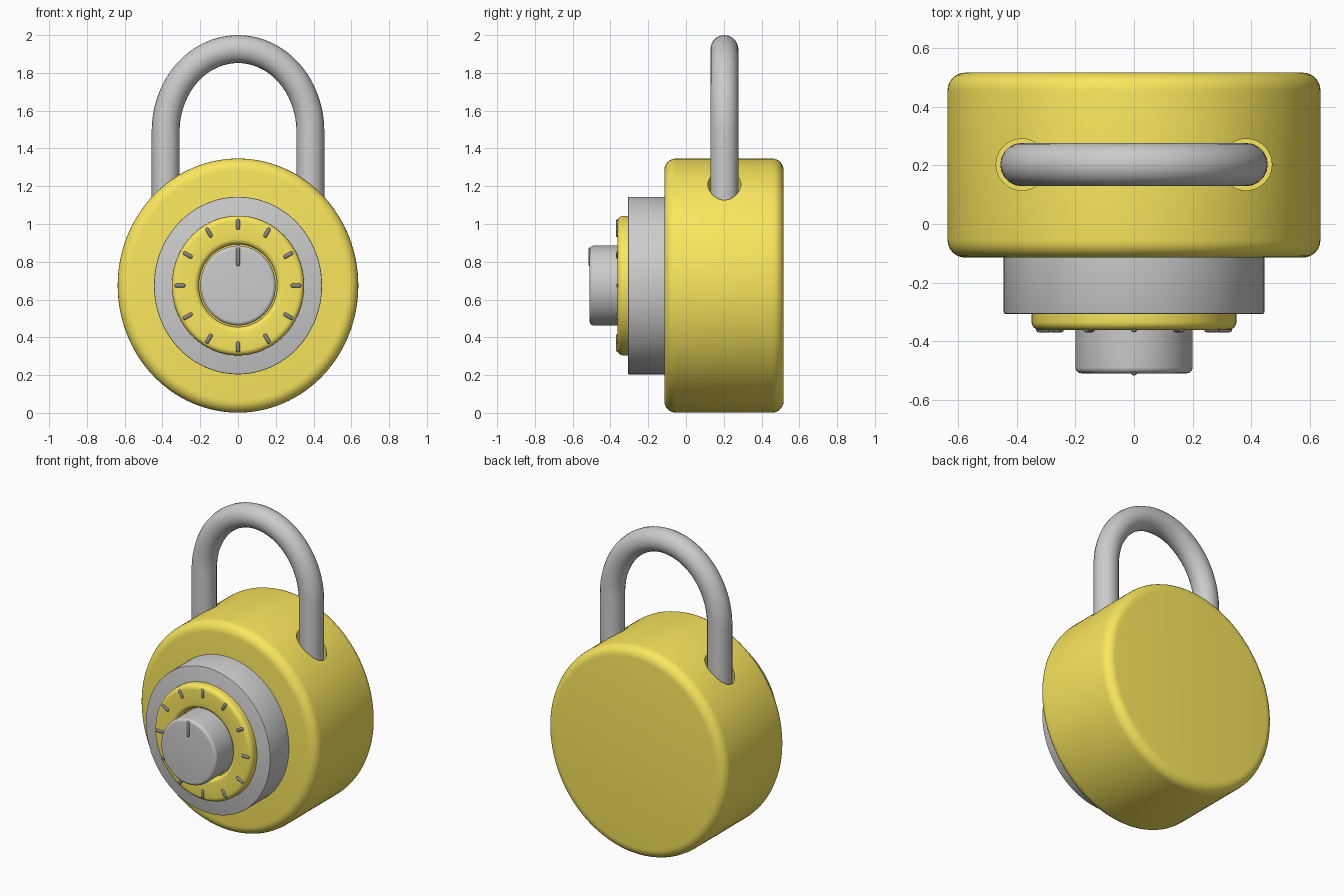
import bpy, bmesh, math
from math import sin, cos, pi

if "Cube" in bpy.data.objects:
    bpy.data.objects.remove(bpy.data.objects["Cube"])

CZ = 0.674      # height of the dial axis
STRETCH = 1.056  # everything round is slightly taller than wide


def material(name, rgb):
    m = bpy.data.materials.new(name)
    m.diffuse_color = (*rgb, 1)
    m.use_nodes = True
    m.node_tree.nodes["Principled BSDF"].inputs["Base Color"].default_value = m.diffuse_color
    return m


yellow = material("yellow", (0.96, 0.8, 0.11))
dark = material("dark", (0.25, 0.25, 0.25))


def add(name, bm, mat=None):
    bmesh.ops.recalc_face_normals(bm, faces=bm.faces)
    me = bpy.data.meshes.new(name)
    bm.to_mesh(me)
    bm.free()
    ob = bpy.data.objects.new(name, me)
    bpy.context.collection.objects.link(ob)
    if mat:
        me.materials.append(mat)
    return ob


def activate(ob):
    bpy.ops.object.select_all(action='DESELECT')
    ob.select_set(True)
    bpy.context.view_layer.objects.active = ob


def smooth(ob):
    activate(ob)
    bpy.ops.object.shade_smooth_by_angle(angle=math.radians(32))


def arc(r, y, rad, a0, a1, n=6):
    """Rounded profile corner as (radius, y) points, angles in degrees."""
    return [(r + rad * cos(math.radians(a0 + (a1 - a0) * i / n)),
             y + rad * sin(math.radians(a0 + (a1 - a0) * i / n))) for i in range(n + 1)]


def lathe(name, profile, mat=None, n=128):
    """Turn a (radius, y) profile about the y axis and cap both ends."""
    bm = bmesh.new()
    rings = [[bm.verts.new((r * cos(2 * pi * i / n), y, CZ + STRETCH * r * sin(2 * pi * i / n)))
              for i in range(n)] for r, y in profile]
    for a, b in zip(rings, rings[1:]):
        for i in range(n):
            j = (i + 1) % n
            bm.faces.new((a[i], a[j], b[j], b[i]))
    bm.faces.new(rings[0])
    bm.faces.new(rings[-1])
    return add(name, bm, mat)


def tick(name, size, loc, angle):
    """Rounded bar: size = (length, width, depth)."""
    bm = bmesh.new()
    bmesh.ops.create_cube(bm, size=1)
    bmesh.ops.scale(bm, vec=(size[0], size[2], size[1]), verts=bm.verts)
    bmesh.ops.bevel(bm, geom=bm.edges[:], offset=size[1] * 0.42, segments=3,
                    profile=0.5, affect='EDGES')
    ob = add(name, bm, dark)
    ob.location = loc
    ob.rotation_euler = (0, -angle, 0)
    smooth(ob)


# Round body with soft rims
R, B = 0.637, 0.06
body = lathe("body", arc(R - B, -0.115 + B, B, -90, 0) + arc(R - B, 0.517 - B, B, 0, 90), yellow)

# Shackle sockets cut into the body
SX, SY = 0.383, 0.203
for s in (-1, 1):
    bm = bmesh.new()
    bmesh.ops.create_cone(bm, cap_ends=True, segments=48, radius1=0.088, radius2=0.088, depth=0.6)
    cutter = add("socket_cutter", bm, yellow)
    cutter.location = (s * SX, SY, 1.32)
    cutter.hide_render = True
    mod = body.modifiers.new("socket", 'BOOLEAN')
    mod.operation = 'DIFFERENCE'
    mod.object = cutter
    activate(body)
    bpy.ops.object.modifier_apply(modifier=mod.name)
    bpy.data.objects.remove(cutter)
smooth(body)

# Grey collar behind the dial
smooth(lathe("collar", [(0.445, -0.1)] + arc(0.44, -0.302, 0.005, 0, -90, 2)))

# Yellow dial with rounded outer and inner rims
smooth(lathe("dial", [(0.35, -0.3)] + arc(0.322, -0.334, 0.028, 0, -90)
             + arc(0.235, -0.334, 0.028, -90, -180) + [(0.207, -0.315)], yellow))

# Turning knob
smooth(lathe("knob", [(0.2, -0.31)] + arc(0.18, -0.49, 0.02, 0, -90)))

# Dial marks and knob pointer
for i in range(12):
    a = 2 * pi * i / 12
    r = 0.307
    tick("dial_mark", (0.056, 0.021, 0.03),
         (r * cos(a), -0.355, CZ + STRETCH * r * sin(a)), a)
tick("knob_pointer", (0.1, 0.021, 0.024), (0, -0.505, CZ + 0.152), pi / 2)

# Shackle: straight legs joined by an arch
path = [(-SX, 1.06), (-SX, 1.25)]
path += [(-SX * cos(pi * i / 48), 1.49 + 0.436 * sin(pi * i / 48)) for i in range(49)]
path += [(SX, 1.25), (SX, 1.06)]
cu = bpy.data.curves.new("shackle", 'CURVE')
cu.dimensions = '3D'
cu.bevel_depth = 0.074
cu.bevel_resolution = 8
cu.use_fill_caps = True
sp = cu.splines.new('POLY')
sp.points.add(len(path) - 1)
for p, (x, z) in zip(sp.points, path):
    p.co = (x, SY, z, 1)
shackle = bpy.data.objects.new("shackle", cu)
bpy.context.collection.objects.link(shackle)
activate(shackle)
bpy.ops.object.convert(target='MESH')
smooth(bpy.context.view_layer.objects.active)
